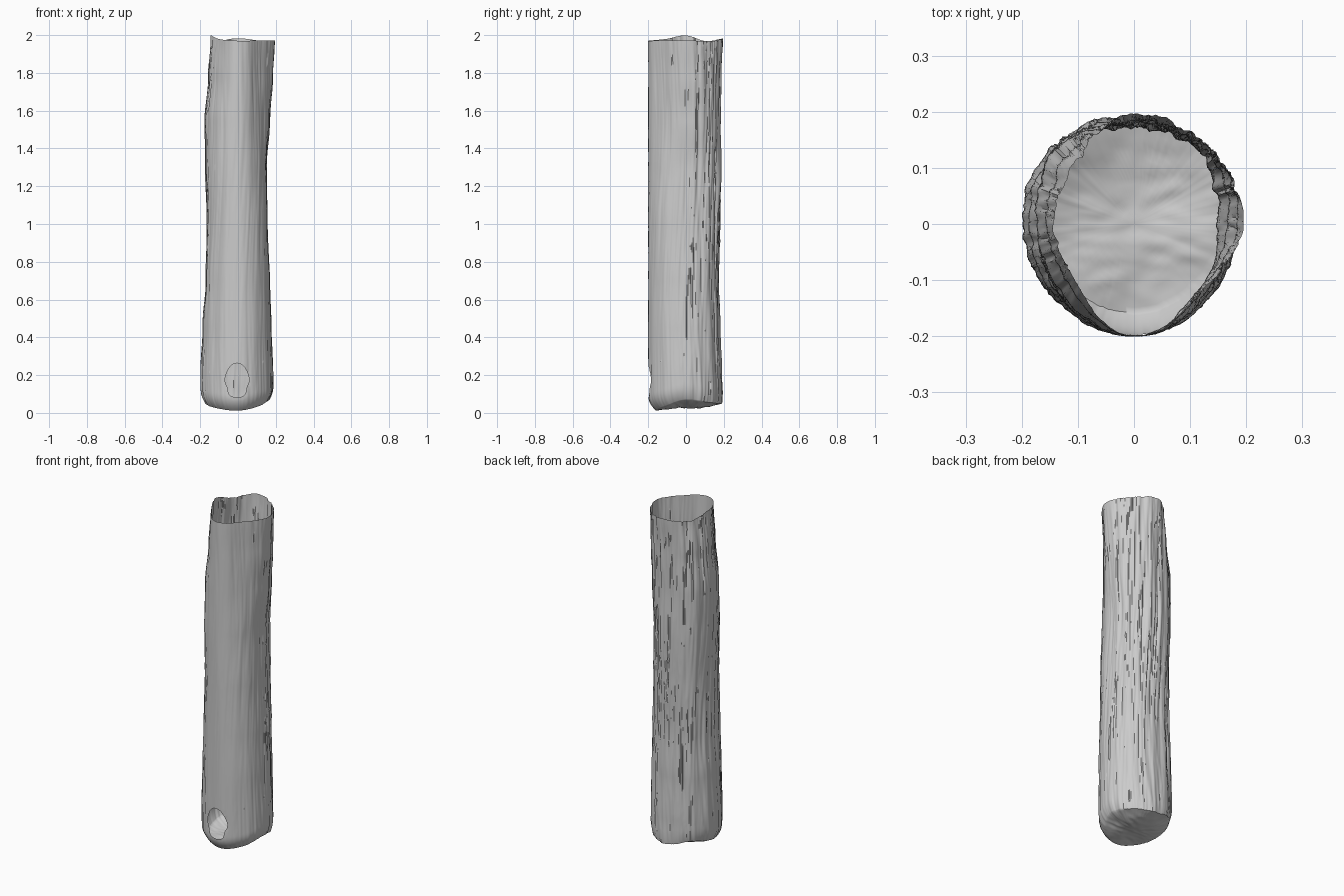
import bpy, bmesh, math
from mathutils import Vector, noise

cube = bpy.data.objects.get("Cube")
if cube:
    bpy.data.objects.remove(cube)

SEGS, ROWS, FLOOR_ROWS = 192, 150, 16

# Outline radii in hundredths, at eight compass directions starting at +x, turning towards +y
SECTIONS = [
    (0.00, (18.5, 19, 19.5, 20, 19.5, 19.5, 20, 19)),
    (0.20, (18.5, 19, 19, 20, 20, 19.5, 20, 19)),
    (0.45, (17.5, 18.5, 18, 19.5, 18.7, 19, 20, 19)),
    (0.70, (16.8, 18, 17, 18.5, 17, 18.5, 20, 18.5)),
    (1.00, (15.5, 17.5, 18, 18.5, 16.5, 18, 20, 18)),
    (1.30, (15, 17.5, 18.7, 19, 17.3, 18.5, 20, 17)),
    (1.55, (16.8, 18.5, 18, 19, 17.5, 18, 20, 16.5)),
    (1.78, (18.5, 19, 18.5, 17, 15.7, 16, 20, 16.5)),
    (2.00, (19.3, 19.2, 19.5, 15, 14.3, 14.5, 20, 17)),
]
BASE_EDGE = (0.07, 0.055, 0.05, 0.08, 0.05, 0.025, 0.012, 0.035)
TOP_EDGE = (1.972, 1.968, 1.983, 1.968, 1.998, 1.98, 1.97, 1.972)


def around(values, angle):
    """Smooth closed curve through evenly spaced values."""
    n = len(values)
    pos = angle / math.tau * n
    i, f = math.floor(pos), pos - math.floor(pos)
    a, b, c, d = (values[(i + k) % n] for k in (-1, 0, 1, 2))
    return b + 0.5 * f * (c - a + f * (2*a - 5*b + 4*c - d + f * (3*(b - c) + d - a)))


def radius(angle, z):
    k = 0
    while k < len(SECTIONS) - 2 and z > SECTIONS[k + 1][0]:
        k += 1
    (z0, low), (z1, high) = SECTIONS[k], SECTIONS[k + 1]
    f = min(1, max(0, (z - z0) / (z1 - z0)))
    f = f * f * (3 - 2 * f)
    return 0.01 * (around(low, angle) * (1 - f) + around(high, angle) * f)


def bark(angle, z):
    """Long upright furrows, deeper at the back and sides."""
    turn = angle + 0.08 * math.sin(3 * z)
    c, s = math.cos(turn), math.sin(turn)
    wide = noise.noise(Vector((5 * c, 5 * s, 1.1 * z)))
    fine = noise.noise(Vector((13 * c, 13 * s, 2 * z + 7)))
    depth = 0.65 + 0.35 * math.sin(angle)
    return depth * (0.009 * wide + 0.007 * (0.3 - abs(fine) * 2))


def wall_point(angle, f):
    base, top = around(BASE_EDGE, angle), around(TOP_EDGE, angle)
    z = base + (top - base) * f
    # rounded foot, softer on the front than on the back
    foot = max(0, 1 - (z - base) / 0.09) ** 2.5
    tuck = 1 - foot * (0.12 - 0.09 * math.sin(angle))
    r = (radius(angle, z) + bark(angle, z)) * tuck
    return Vector((r * math.cos(angle), r * math.sin(angle), z))


def floor_point(angle, f):
    edge = wall_point(angle, 0)
    x, y = edge.x * f, edge.y * f
    fade = 1 - f ** 6
    ripple = noise.noise(Vector((22 * x, 45 * y, 3)))
    lump = noise.noise(Vector((9 * x, 9 * y, 8)))
    z = edge.z * f * f + 0.025 * (1 - f * f) + fade * (0.004 * ripple + 0.012 * lump)
    return Vector((x, y, max(0.001, z)))


# Hollow trunk: rings from the floor centre outwards, then up the wall
bm = bmesh.new()
angles = [math.tau * i / SEGS for i in range(SEGS)]
rings = [[bm.verts.new(floor_point(a, k / FLOOR_ROWS)) for a in angles]
         for k in range(1, FLOOR_ROWS)]
rings += [[bm.verts.new(wall_point(a, (k / ROWS) ** 1.25)) for a in angles]
          for k in range(ROWS + 1)]
centre = bm.verts.new(floor_point(0, 0))
for i in range(SEGS):
    j = (i + 1) % SEGS
    bm.faces.new((centre, rings[0][j], rings[0][i]))
    for lower, upper in zip(rings, rings[1:]):
        bm.faces.new((lower[i], lower[j], upper[j], upper[i]))

# Knot hole low on the front, narrow at the top
HOLE = Vector((-0.005, 0, 0.15))


def hole_reach(angle):
    taper = 0.07 + 0.012 * math.sin(angle) - 0.012 * math.cos(2 * angle)
    return taper + 0.016 * max(0, math.sin(angle)) ** 4 + 0.003 * math.sin(5 * angle)


def hole_polar(v):
    d = v.co - HOLE
    return math.atan2(d.z, d.x), math.hypot(d.x, d.z)


front = [v for v in bm.verts if v.co.y < -0.14 and v.co.z > 0.045]
inside = []
for v in front:
    a, dist = hole_polar(v)
    if dist < hole_reach(a):
        inside.append(v)
bmesh.ops.delete(bm, geom=inside, context='VERTS')
for v in bm.verts:
    if v.is_boundary and v.co.z < 0.5:
        a, dist = hole_polar(v)
        r = hole_reach(a)
        v.co.x, v.co.z = HOLE.x + r * math.cos(a), HOLE.z + r * math.sin(a)

mesh = bpy.data.meshes.new("hollow_trunk")
bm.to_mesh(mesh)
bm.free()
trunk = bpy.data.objects.new("hollow_trunk", mesh)
bpy.context.collection.objects.link(trunk)

# Plain grey for the whole trunk
grey = bpy.data.materials.new("plain_grey")
grey.use_nodes = True
colour = (0.6, 0.6, 0.6, 1)
grey.diffuse_color = colour
grey.node_tree.nodes["Principled BSDF"].inputs["Base Color"].default_value = colour
mesh.materials.append(grey)

bpy.context.view_layer.objects.active = trunk
trunk.select_set(True)
bpy.ops.object.shade_smooth_by_angle(angle=math.radians(50))
